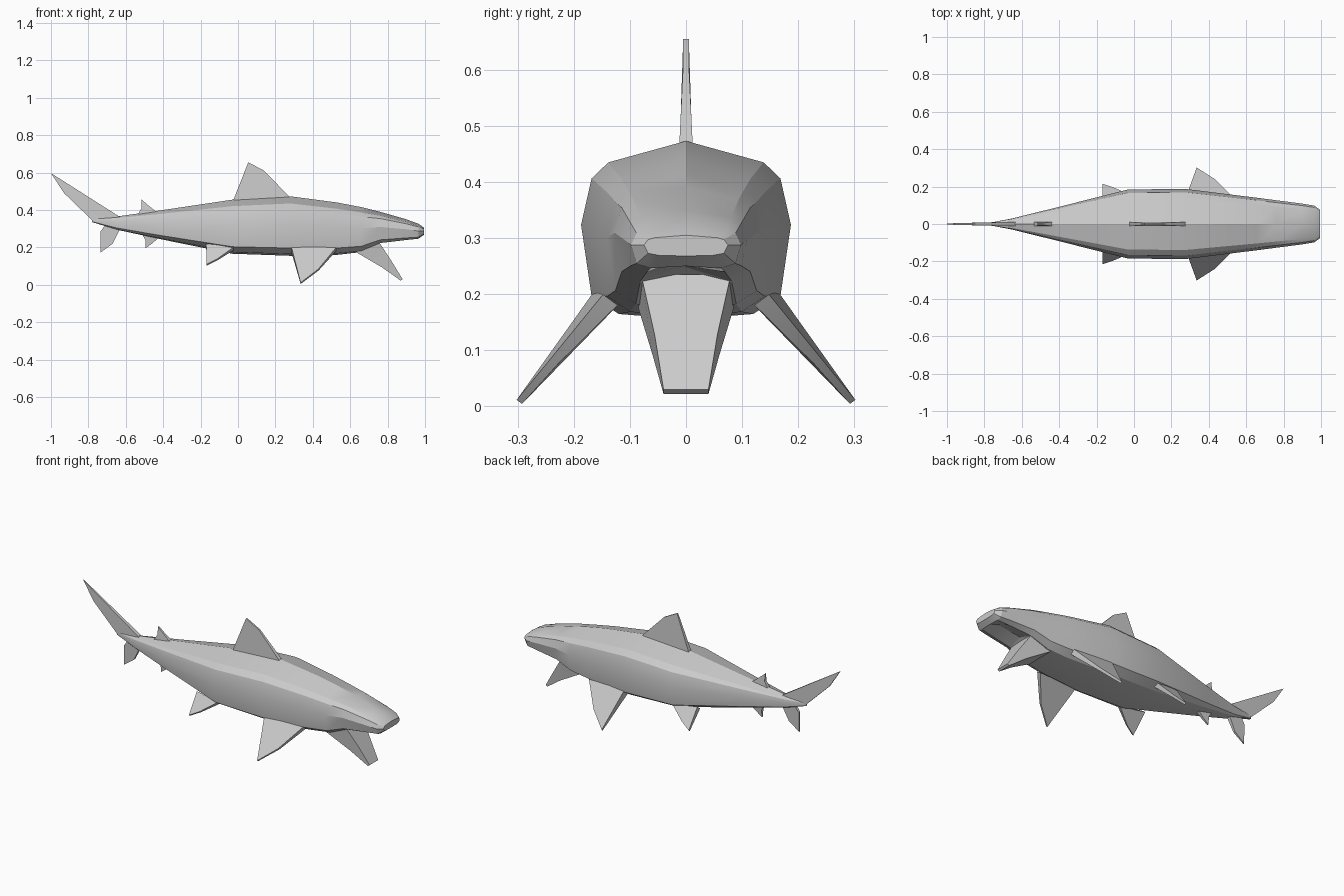
import bpy, bmesh, math
from mathutils import Vector

cube = bpy.data.objects.get("Cube")
if cube:
    bpy.data.objects.remove(cube)

grey = bpy.data.materials.new("pale grey skin")
grey.use_nodes = True
GREY = (0.6, 0.6, 0.6, 1)
grey.diffuse_color = GREY
grey.node_tree.nodes["Principled BSDF"].inputs["Base Color"].default_value = GREY


def finish(name, bm, mirror=False):
    bmesh.ops.recalc_face_normals(bm, faces=bm.faces)
    mesh = bpy.data.meshes.new(name)
    bm.to_mesh(mesh)
    bm.free()
    mesh.materials.append(grey)
    ob = bpy.data.objects.new(name, mesh)
    bpy.context.collection.objects.link(ob)
    if mirror:
        mod = ob.modifiers.new("Mirror", 'MIRROR')
        mod.use_axis = (False, True, False)
    bpy.ops.object.select_all(action='DESELECT')
    ob.select_set(True)
    bpy.context.view_layer.objects.active = ob
    bpy.ops.object.shade_smooth_by_angle(angle=math.radians(22))
    return ob


def loft(name, rings):
    """Skin closed rings of points and cap both ends."""
    bm = bmesh.new()
    loops = [[bm.verts.new(p) for p in ring] for ring in rings]
    n = len(loops[0])
    for a, b in zip(loops, loops[1:]):
        for i in range(n):
            j = (i + 1) % n
            bm.faces.new((a[i], a[j], b[j], b[i]))
    bm.faces.new(loops[0])
    bm.faces.new(loops[-1])
    return finish(name, bm)


def blade(name, points, side, mirror=False):
    """Tapered fin: outline points (x, y, z, half thickness) thickened along side."""
    bm = bmesh.new()
    off = Vector(side)
    a, b = [[bm.verts.new(Vector(p[:3]) + off * p[3] * s) for p in points] for s in (1, -1)]
    n = len(points)
    for i in range(n):
        j = (i + 1) % n
        bm.faces.new((a[i], a[j], b[j], b[i]))
    bm.faces.new(a)
    bm.faces.new(b)
    return finish(name, bm, mirror)


def upright(name, outline):
    """Central fin from (x, z, half thickness)."""
    return blade(name, [(x, 0, z, t) for x, z, t in outline], (0, 1, 0))


# Body: half section as (width share, height share), top to bottom
SECTION = [(0.74, 0.88), (0.90, 0.79), (1, 0.53), (0.90, 0.13), (0.64, 0.03)]
# Stations: x, half width, bottom, top, raise of the underside centre
STATIONS = [
    (-0.78, 0.005, 0.335, 0.355, 0),
    (-0.65, 0.030, 0.295, 0.365, 0),
    (-0.42, 0.087, 0.245, 0.397, 0),
    (-0.03, 0.185, 0.166, 0.455, 0),
    (0.28, 0.187, 0.155, 0.473, 0),
    (0.53, 0.156, 0.160, 0.440, 0),
    (0.66, 0.140, 0.175, 0.415, 0),
    (0.76, 0.127, 0.218, 0.390, 0.03),
    (0.90, 0.109, 0.236, 0.350, 0.03),
    (0.965, 0.098, 0.244, 0.326, 0.006),
    (0.995, 0.075, 0.268, 0.305, 0),
]


def body_ring(x, w, lo, hi, lift):
    h = hi - lo
    right = [(x, w * u, lo + h * v) for u, v in SECTION]
    left = [(px, -py, pz) for px, py, pz in reversed(right)]
    return [(x, 0, hi)] + right + [(x, 0, lo + lift)] + left


loft("body", [body_ring(*s) for s in STATIONS])


# Open lower jaw hanging below the head
def jaw_ring(back, front, wide, narrow):
    (bx, bz), (fx, fz) = back, front
    return [(bx, -wide, bz), (bx, wide, bz), (fx, narrow, fz), (fx, -narrow, fz)]


loft("lower_jaw", [
    jaw_ring((0.63, 0.175), (0.75, 0.235), 0.085, 0.08),
    jaw_ring((0.77, 0.093), (0.82, 0.128), 0.06, 0.056),
    jaw_ring((0.87, 0.022), (0.88, 0.030), 0.04, 0.04),
])

# Central fins
upright("dorsal_fin", [(-0.03, 0.44, 0.012), (0.055, 0.655, 0.005),
                       (0.14, 0.61, 0.005), (0.28, 0.465, 0.012)])
upright("rear_dorsal_fin", [(-0.54, 0.37, 0.011), (-0.515, 0.41, 0.009), (-0.515, 0.455, 0.004),
                            (-0.48, 0.425, 0.006), (-0.43, 0.385, 0.011)])
upright("anal_fin", [(-0.52, 0.28, 0.011), (-0.495, 0.24, 0.009), (-0.495, 0.195, 0.004),
                     (-0.46, 0.22, 0.006), (-0.42, 0.255, 0.011)])
upright("tail_upper_lobe", [(-0.78, 0.345, 0.007), (-0.93, 0.49, 0.005),
                            (-1.0, 0.597, 0.003), (-0.63, 0.362, 0.012), (-0.66, 0.34, 0.012)])
upright("tail_lower_lobe", [(-0.71, 0.32, 0.009), (-0.735, 0.285, 0.006), (-0.735, 0.172, 0.003),
                            (-0.67, 0.22, 0.006), (-0.63, 0.30, 0.011)])

# Paired fins
blade("pectoral_fin", [(0.285, 0.145, 0.19, 0.024), (0.335, 0.297, 0.008, 0.006),
                       (0.43, 0.235, 0.08, 0.008), (0.525, 0.135, 0.19, 0.016)],
      (0, 0.8, 0.6), mirror=True)
blade("pelvic_fin", [(-0.17, 0.125, 0.21, 0.016), (-0.168, 0.21, 0.106, 0.006),
                     (-0.11, 0.19, 0.135, 0.007), (-0.02, 0.145, 0.195, 0.014)],
      (0, 0.8, 0.6), mirror=True)
